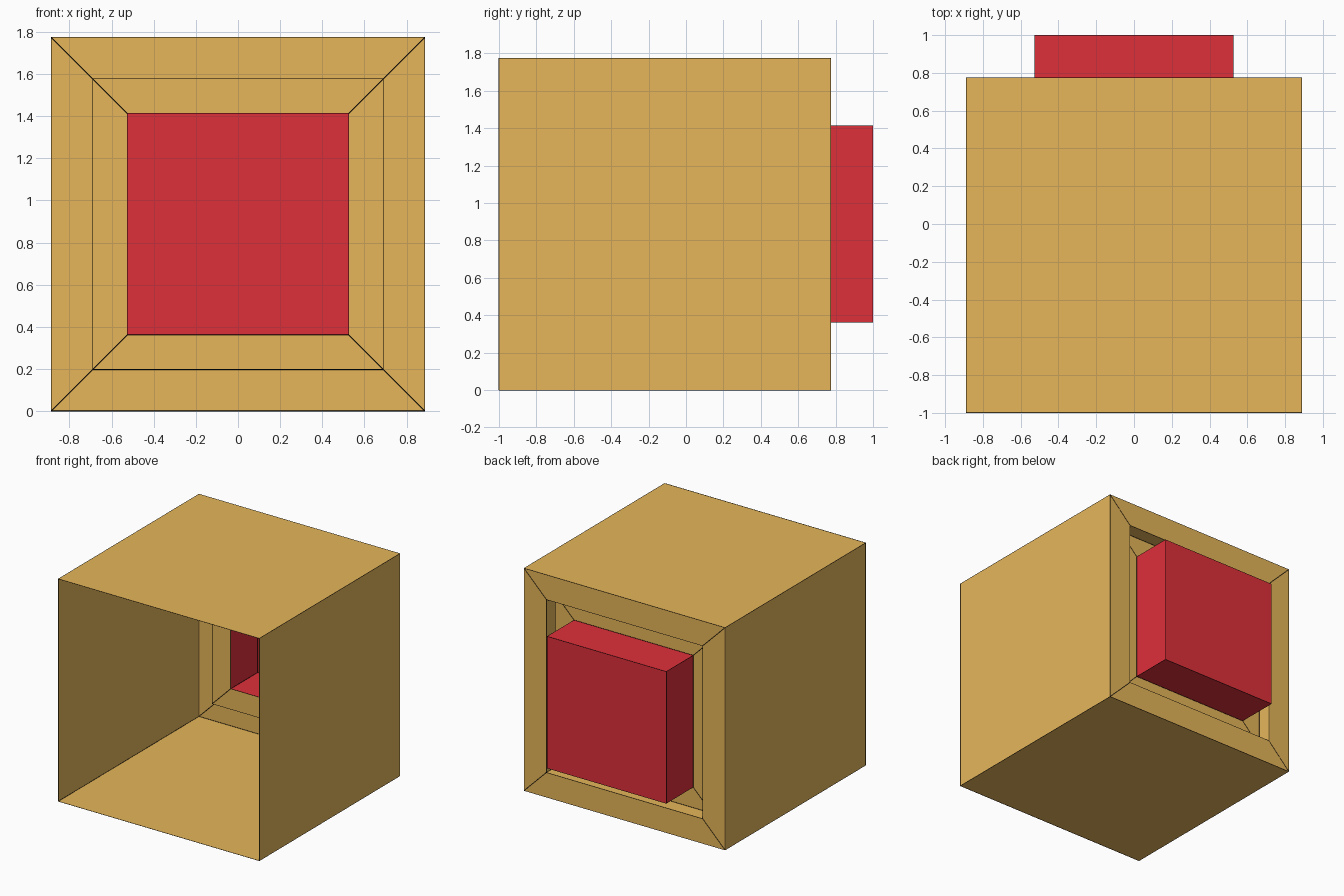
import bpy, bmesh

if "Cube" in bpy.data.objects:
    bpy.data.objects.remove(bpy.data.objects["Cube"])

HALF, RIM, CORE = 0.8875, 0.69, 0.526        # half widths of shell, recess, block
Y_FRONT, Y_BACK, Y_RECESS, Y_BLOCK = -1.0, 0.775, 0.66, 1.0
ZC = HALF
WIRE = 0.003                                  # thickness of the dark outline


def material(name, rgb):
    m = bpy.data.materials.new(name)
    m.diffuse_color = (*rgb, 1.0)
    m.use_nodes = True
    m.node_tree.nodes["Principled BSDF"].inputs["Base Color"].default_value = m.diffuse_color
    return m


def sheet(name, loops, mat, cap=False):
    """Skin a series of square loops (half width, y) into a thin open sheet."""
    bm = bmesh.new()
    rings = [[bm.verts.new((sx * h, y, ZC + sz * h))
              for sx, sz in ((-1, -1), (1, -1), (1, 1), (-1, 1))]
             for h, y in loops]
    for a, b in zip(rings, rings[1:]):
        for i in range(4):
            j = (i + 1) % 4
            bm.faces.new((a[i], a[j], b[j], b[i]))
    if cap:
        bm.faces.new(rings[-1])
    bmesh.ops.recalc_face_normals(bm, faces=bm.faces[:])
    # keep outer walls facing outwards
    if max(bm.faces, key=lambda f: f.calc_center_median().z).normal.z < 0:
        bmesh.ops.reverse_faces(bm, faces=bm.faces[:])
    me = bpy.data.meshes.new(name)
    bm.to_mesh(me)
    bm.free()
    me.materials.append(mat)
    ob = bpy.data.objects.new(name, me)
    bpy.context.collection.objects.link(ob)
    return ob


tan = material("tan", (0.791, 0.468, 0.102))
red = material("red", (0.738, 0.029, 0.042))
black = material("black", (0.0, 0.0, 0.0))

# Open-fronted shell, back rim, recess wall and recessed ring
shell = [(HALF, Y_FRONT), (HALF, Y_BACK), (RIM, Y_BACK),
         (RIM, Y_RECESS), (CORE, Y_RECESS)]
sheet("box_shell", shell, tan)
# Hollow block pushed out of the back, open towards the inside
block = [(CORE, Y_RECESS), (CORE, Y_BLOCK)]
sheet("back_block", block, red, cap=True)

# Fine dark outline along every edge
outline = sheet("edge_outline", shell + block[1:], black, cap=True)
wire = outline.modifiers.new("wire", 'WIREFRAME')
wire.thickness = WIRE
wire.offset = 0.0
wire.use_boundary = True
wire.use_even_offset = True
